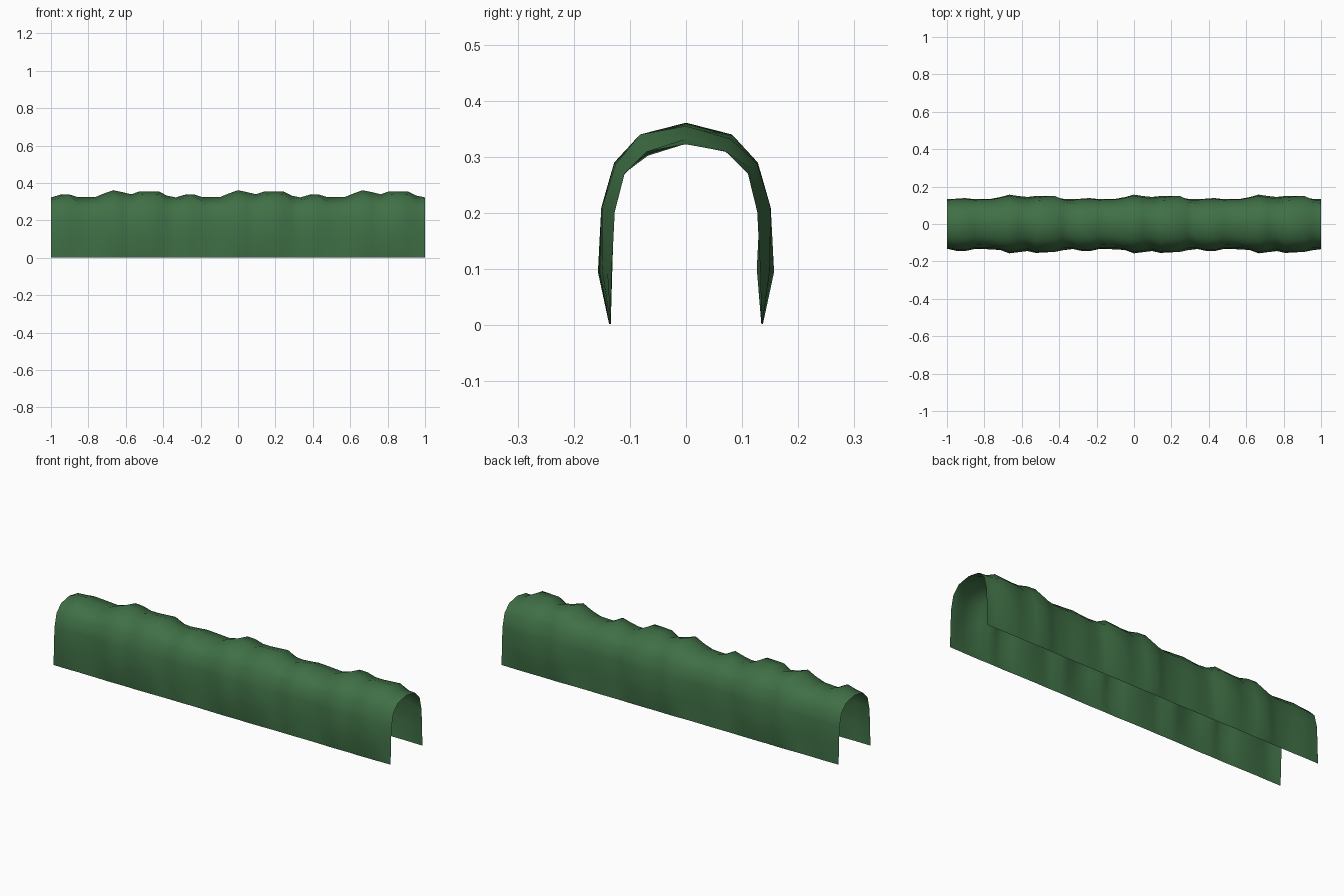
import bpy, bmesh, random
from mathutils import Vector

if "Cube" in bpy.data.objects:
    bpy.data.objects.remove(bpy.data.objects["Cube"])

random.seed(4)
LENGTH = 2 / 3

# half cross-section of the arch: hollows and bulges of the leafy wall
inner = [(.134, .002), (.126, .1), (.121, .2), (.106, .265), (.068, .302), (0, .313)]
outer = [(.137, .002), (.157, .095), (.151, .21), (.128, .29), (.082, .34), (0, .361)]

def full(half):
    return half + [(-y, z) for y, z in half[-2::-1]]

inner, outer = full(inner), full(outer)

# bulge along one section: (offset, amount)
bulge = [(0, .2), (.05, .5), (.095, .55), (.145, .22), (.235, .22), (.285, .65),
         (.333, 1), (.38, .8), (.43, .55), (.475, .88), (.575, .88), (.62, .4), (LENGTH, .2)]

# one section of hedge arch, green on its inward-facing side
bm = bmesh.new()
rows = []
for i, (x, b) in enumerate(bulge):
    end = i in (0, len(bulge) - 1)
    row = []
    for j, ((y0, z0), (y1, z1)) in enumerate(zip(inner, outer)):
        jitter = 0 if end or j == 5 or b == 1 else random.uniform(-.25, .15)
        f = min(1, max(0, b + jitter))
        row.append(bm.verts.new((x - 1, y0 + (y1 - y0) * f, z0 + (z1 - z0) * f)))
    rows.append(row)
for a, b in zip(rows, rows[1:]):
    for j in range(len(inner) - 1):
        bm.faces.new((a[j], a[j + 1], b[j + 1], b[j]))
for f in bm.faces:
    f.smooth = True
bm.normal_update()
for f in bm.faces:  # normals point into the tunnel
    if f.normal.dot(f.calc_center_median() - Vector((f.calc_center_median().x, 0, .15))) > 0:
        f.normal_flip()
mesh = bpy.data.meshes.new("hedge_arch")
bm.to_mesh(mesh)
bm.free()

hedge = bpy.data.objects.new("hedge_arch", mesh)
bpy.context.collection.objects.link(hedge)
green = bpy.data.materials.new("leaf_green")
green.diffuse_color = (.05, .16, .06, 1)
green.use_nodes = True
green.node_tree.nodes["Principled BSDF"].inputs["Base Color"].default_value = green.diffuse_color
mesh.materials.append(green)

# three sections end to end
arr = hedge.modifiers.new("sections", 'ARRAY')
arr.count = 3
arr.use_relative_offset = False
arr.use_constant_offset = True
arr.constant_offset_displace = (LENGTH, 0, 0)
arr.use_merge_vertices = True
arr.merge_threshold = .001
